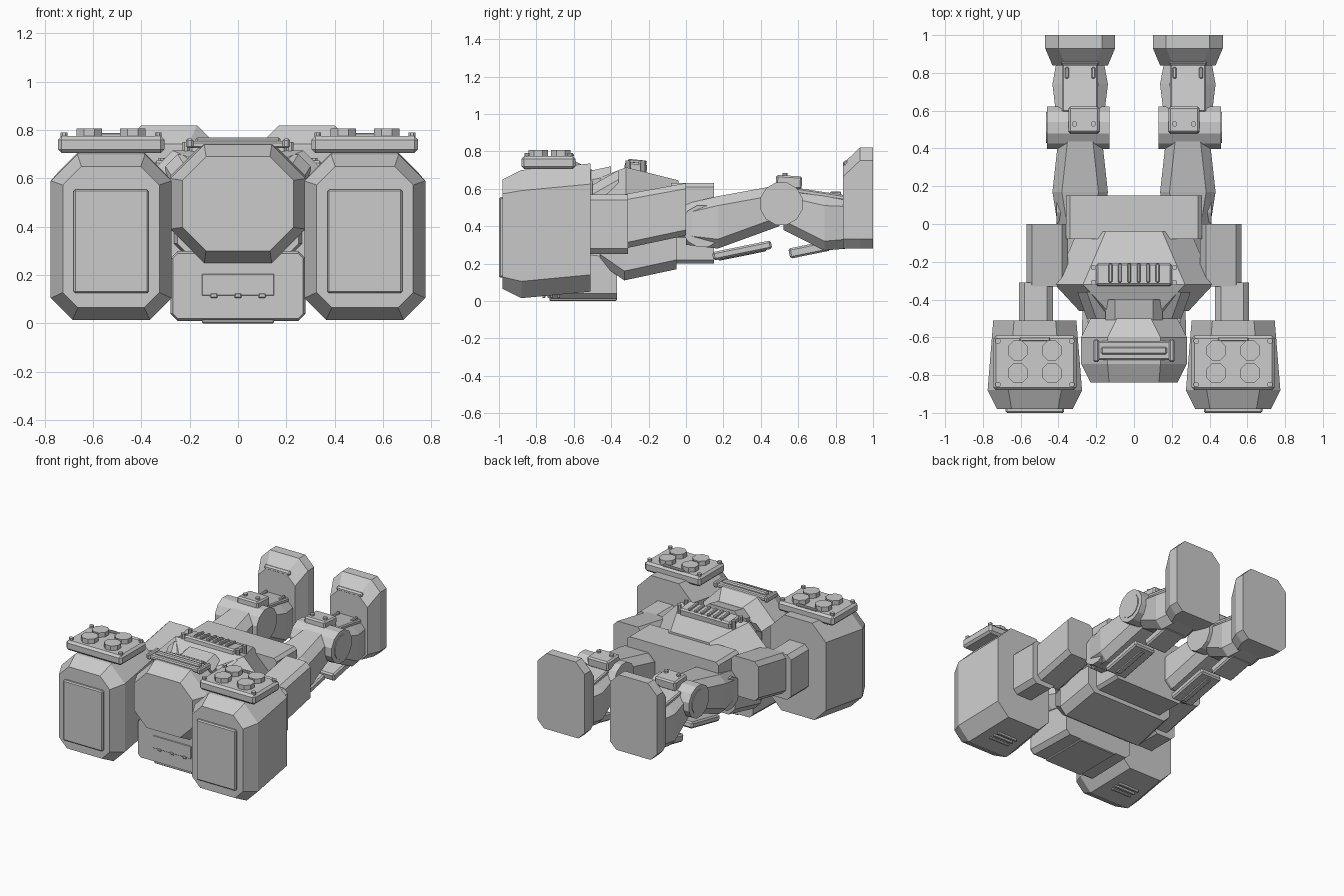
import bpy, bmesh, math
from mathutils import Matrix

cube = bpy.data.objects.get("Cube")
if cube:
    bpy.data.objects.remove(cube, do_unlink=True)

shade = .6
grey = bpy.data.materials.new("plain grey")
grey.use_nodes = True
grey.diffuse_color = (shade, shade, shade, 1)
grey.node_tree.nodes["Principled BSDF"].inputs["Base Color"].default_value = grey.diffuse_color

SIDES = (-1, 1)
EDGE = .01


def finish(name, bm, matrix=None):
    if matrix:
        bmesh.ops.transform(bm, matrix=matrix, verts=bm.verts)
    bmesh.ops.recalc_face_normals(bm, faces=bm.faces)
    mesh = bpy.data.meshes.new(name)
    bm.to_mesh(mesh)
    bm.free()
    mesh.materials.append(grey)
    bpy.context.collection.objects.link(bpy.data.objects.new(name, mesh))


def block(name, front, back, middle=None, x=0, cut=.05, base_cut=None, nose=0):
    """Octagonal rings along y, each (y, half width, bottom, top); nose adds an inset front."""
    base_cut = base_cut or cut
    rings = [ring + (1,) for ring in (front, middle, back) if ring]
    if nose:
        y, half, low, high = front
        inset = nose / 2
        rings.insert(0, (y - nose, half - inset, low + inset, high - inset, .7))
    bm = bmesh.new()
    loops = []
    for y, half, low, high, shrink in rings:
        top, base = cut * shrink, base_cut * shrink
        outline = [(half - base, low), (half, low + base), (half, high - top), (half - top, high)]
        outline += [(-across, up) for across, up in reversed(outline)]
        loops.append([bm.verts.new((x + across, y, up)) for across, up in outline])
    for near, far in zip(loops, loops[1:]):
        for i in range(len(near)):
            bm.faces.new((near[i - 1], near[i], far[i], far[i - 1]))
    bm.faces.new(loops[0])
    bm.faces.new(loops[-1])
    finish(name, bm)


def box(name, center, size, bevel=EDGE, tilt=0):
    bm = bmesh.new()
    bmesh.ops.create_cube(bm, size=1)
    bmesh.ops.scale(bm, vec=size, verts=bm.verts)
    bmesh.ops.bevel(bm, geom=bm.edges[:], offset=min(bevel, min(size) / 4),
                    segments=1, affect='EDGES')
    finish(name, bm, Matrix.Translation(center) @ Matrix.Rotation(tilt, 4, 'X'))


def disc(name, center, radius, depth, sides=8, sideways=False):
    bm = bmesh.new()
    bmesh.ops.create_cone(bm, cap_ends=True, segments=sides, radius1=radius,
                          radius2=radius, depth=depth)
    turn = Matrix.Rotation(math.pi / sides, 4, 'Z')
    if sideways:
        turn = Matrix.Rotation(math.pi / 2, 4, 'Y') @ turn
    finish(name, bm, Matrix.Translation(center) @ turn)


def studs(name, center, reach_x, reach_y, radius=.015, depth=.03):
    """Discs at the corners of a rectangle."""
    x, y, z = center
    for step_x in {-reach_x, reach_x}:
        for step_y in {-reach_y, reach_y}:
            disc(name, (x + step_x, y + step_y, z), radius, depth)


# Head: faceted face, brow bar and neck
block("head", front=(-.74, .28, .25, .74), middle=(-.6, .28, .25, .75),
      back=(-.5, .23, .25, .7), cut=.14, nose=.1)
box("brow_plate", center=(0, -.67, .74), size=(.42, .1, .03))
box("brow_bar", center=(0, -.67, .755), size=(.35, .04, .03))
for side in SIDES:
    box("brow_end", center=(side * .2, -.67, .745), size=(.03, .12, .04))
block("neck_cover", front=(-.54, .15, .4, .69), back=(-.4, .15, .4, .72))

# Lower front block: inset panel, tabs and base plate
block("lower_block", front=(-.72, .28, EDGE, .3), back=(-.37, .27, EDGE, .26), cut=.03, nose=.02)
box("lower_panel", center=(0, -.74, .16), size=(.3, EDGE, .09))
for step in (-1, 0, 1):
    box("panel_tab", center=(step / 10, -.74, .115), size=(.03, .015, .02))
box("lower_plate", center=(0, -.55, EDGE), size=(.3, .36, EDGE * 2))

# Torso and pelvis
block("chest", front=(-.46, .29, .3, .66), middle=(-.32, .42, .3, .715),
      back=(-.04, .3, .33, .645), cut=.15, base_cut=.04)
block("chest_core", front=(-.5, .25, .28, .62), back=(-.36, .3, .28, .7))
block("back_slab", front=(-.46, .29, .2, .4), middle=(-.33, .36, .11, .4),
      back=(-.05, .35, .17, .4))
block("pelvis", front=(-.08, .36, .34, .63), back=(.15, .36, .34, .63), cut=.02)
block("pelvis_base", front=(-.08, .28, .2, .4), back=(.15, .28, .2, .4), cut=.02)

# Chest vent: slats and corner bolts
box("vent_block", center=(0, -.27, .7), size=(.4, .12, .08), tilt=-.1)
for step in range(6):
    box("vent_slat", center=(step / 20 - .125, -.26, .745), size=(.02, .1, .02), tilt=-.1)
studs("vent_bolt", center=(0, -.27, .7), reach_x=.215, reach_y=.04, depth=.1)

for side in SIDES:
    # Arm
    block("upper_arm", x=side * .46, front=(-.33, .11, .28, .57), back=(0, .11, .35, .63), cut=.03)
    block("forearm", x=side * .52, front=(-.53, .09, .25, .57), back=(-.31, .09, .25, .57), cut=.03)

    # Large square fist with front plate and studded top plate
    fist_x = side * .525
    block("fist", x=fist_x, front=(-.88, .25, .015, .7), back=(-.51, .22, .05, .735),
          cut=.11, base_cut=.09, nose=.1)
    box("fist_front_plate", center=(fist_x, -.985, .34), size=(.31, .03, .43))
    box("fist_top_plate", center=(fist_x, -.735, .74), size=(.44, .29, .07), bevel=.015)
    studs("fist_stud", center=(fist_x, -.73, .785), reach_x=.09, reach_y=.06,
          radius=.057, depth=.045)
    studs("fist_bolt", center=(fist_x, -.735, .775), reach_x=.195, reach_y=.115)
    box("fist_rear_bar", center=(fist_x, -.61, .78), size=(.16, .02, .015))
    for step in (-1, 0, 1):
        box("underside_slat", center=(fist_x, -.72 + step * .04, .025), size=(.16, .015, .02))

    # Upper leg and knee
    leg_x = side * .285
    block("thigh", x=leg_x, front=(0, .12, .3, .52), middle=(.17, .147, .28, .56),
          back=(.5, .11, .4, .62))
    disc("hip_joint", (side * .33, .09, .4), radius=.115, depth=.16, sides=12, sideways=True)
    box("thigh_under_plate", center=(leg_x, .3, .27), size=(.17, .32, .045), tilt=.2)
    box("thigh_under_rib", center=(leg_x, .3, .25), size=(.04, .26, .02), tilt=.2)
    disc("knee_joint", (side * .295, .51, .52), radius=.117, depth=.33, sides=12, sideways=True)
    disc("knee_cap_ring", (side * .45, .51, .52), radius=.085, depth=.03, sides=12, sideways=True)
    pad_x = side * .265
    box("knee_pad", center=(pad_x, .55, .635), size=(.165, .14, .07), tilt=-.06)
    studs("knee_bolt", center=(pad_x, .53, .67), reach_x=.05, reach_y=0)

    # Lower leg and foot
    block("shin", x=leg_x, front=(.52, .12, .38, .61), middle=(.74, .147, .27, .56),
          back=(.86, .125, .28, .555))
    box("shin_ridge", center=(leg_x, .72, .57), size=(.19, .26, .03), tilt=-.15)
    for clip in SIDES:
        box("shin_clip", center=(leg_x + clip * .07, .8, .57), size=(.02, .06, .03))
    box("shin_under_plate", center=(leg_x, .66, .275), size=(.17, .22, .055), tilt=.2)
    block("foot", x=leg_x, front=(.84, .147, .28, .735), middle=(.93, .185, .28, .82),
          back=(1, .185, .28, .82), cut=.07, base_cut=.05)
    box("toe_bar", center=(leg_x, .855, .735), size=(.2, .03, .03), tilt=.7)
